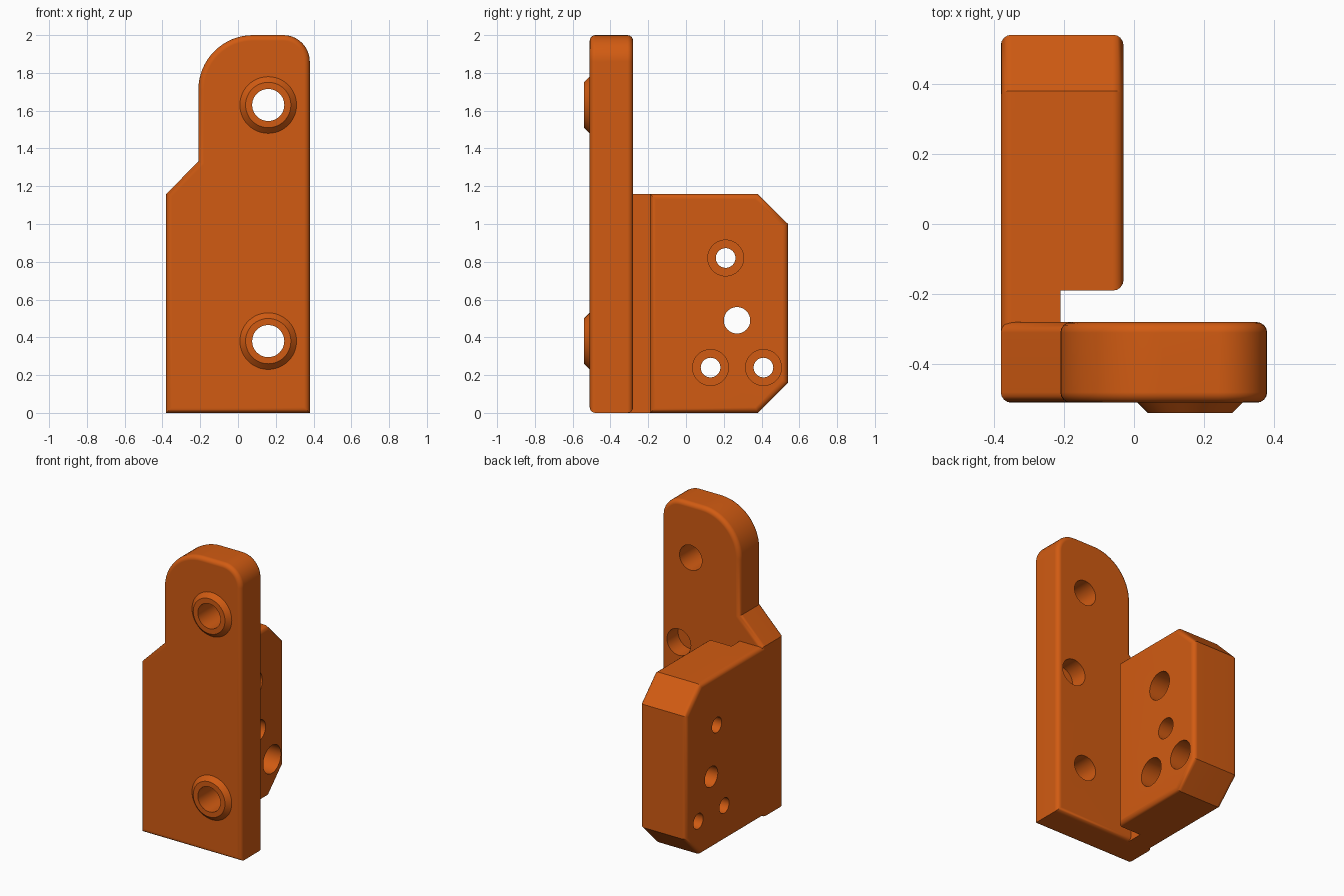
import bpy, bmesh, math
from mathutils import Matrix, Vector

if "Cube" in bpy.data.objects:
    bpy.data.objects.remove(bpy.data.objects["Cube"])

orange = bpy.data.materials.new("orange plastic")
orange.diffuse_color = (0.64, 0.105, 0.006, 1)
orange.use_nodes = True
orange.node_tree.nodes["Principled BSDF"].inputs["Base Color"].default_value = orange.diffuse_color


def add_object(name, bm):
    bmesh.ops.recalc_face_normals(bm, faces=bm.faces[:])
    mesh = bpy.data.meshes.new(name)
    bm.to_mesh(mesh)
    bm.free()
    mesh.materials.append(orange)
    obj = bpy.data.objects.new(name, mesh)
    bpy.context.collection.objects.link(obj)
    return obj


def prism(name, outline, axis, lo, hi, round_edge, radius=0.03):
    """Extrude an outline along x or y, rounding the edges chosen by a rule."""
    def place(u, z):
        return (lo, u, z) if axis == 0 else (u, lo, z)
    bm = bmesh.new()
    face = bm.faces.new([bm.verts.new(place(u, z)) for u, z in outline])
    ext = bmesh.ops.extrude_face_region(bm, geom=[face])
    step = Vector((0, 0, 0))
    step[axis] = hi - lo
    bmesh.ops.translate(bm, vec=step,
                        verts=[g for g in ext["geom"] if isinstance(g, bmesh.types.BMVert)])
    bmesh.ops.recalc_face_normals(bm, faces=bm.faces[:])
    edges = [e for e in bm.edges if round_edge(e.verts[0].co, e.verts[1].co)]
    bmesh.ops.bevel(bm, geom=edges, offset=radius, segments=4, profile=0.5,
                    affect='EDGES', clamp_overlap=True)
    return add_object(name, bm)


def cylinder(name, axis, center, r1, r2, length):
    """Round bar or cone; r1 is at the low end of the axis."""
    bm = bmesh.new()
    rot = Matrix.Rotation(math.pi / 2, 4, 'Y') if axis == 0 else Matrix.Rotation(-math.pi / 2, 4, 'X')
    bmesh.ops.create_cone(bm, cap_ends=True, segments=48, radius1=r1, radius2=r2,
                          depth=length, matrix=Matrix.Translation(center) @ rot)
    return add_object(name, bm)


def boolean(target, tool, operation):
    mod = target.modifiers.new(operation.lower(), 'BOOLEAN')
    mod.operation, mod.solver, mod.object = operation, 'EXACT', tool
    bpy.context.view_layer.objects.active = target
    bpy.ops.object.modifier_apply(modifier=mod.name)
    bpy.data.objects.remove(tool, do_unlink=True)


def arc(cx, cz, r, start, end, n):
    return [(cx + r * math.cos(math.radians(start + (end - start) * i / n)),
             cz + r * math.sin(math.radians(start + (end - start) * i / n)))
            for i in range(n + 1)]


def near(a, b):
    return abs(a - b) < 1e-4


# Upright front plate with a shoulder and a rounded top
plate_outline = ([(-0.38, 0), (0.38, 0)]
                 + arc(0.24, 1.86, 0.14, 0, 90, 10)
                 + arc(0.08, 1.71, 0.29, 90, 180, 16)
                 + [(-0.21, 1.33), (-0.38, 1.16)])
bracket = prism("bracket", plate_outline, 1, -0.51, -0.28, lambda a, b: near(a.y, b.y))


# Side block: outer half joins the plate, inner half leaves a slot behind it
def block_outline(y0):
    return [(y0, 0), (0.38, 0), (0.54, 0.16), (0.54, 1.0), (0.38, 1.16), (y0, 1.16)]


outer = prism("outer_block", block_outline(-0.45), 0, -0.38, -0.21,
              lambda a, b: near(a.x, -0.38) and near(b.x, -0.38)
              and not (near(a.y, -0.45) and near(b.y, -0.45)))
inner = prism("inner_block", block_outline(-0.19), 0, -0.21, -0.03,
              lambda a, b: near(a.x, -0.03) and near(b.x, -0.03))
boolean(outer, inner, 'UNION')
boolean(bracket, outer, 'UNION')

# Raised tapered collars and through holes on the plate
for z in (1.63, 0.38):
    boolean(bracket, cylinder("collar", 1, (0.16, -0.515, z), 0.12, 0.17, 0.05), 'UNION')
    boolean(bracket, cylinder("plate_hole", 1, (0.16, -0.4, z), 0.085, 0.085, 0.6), 'DIFFERENCE')

# Blind hole on the back of the plate
boolean(bracket, cylinder("blind_hole", 1, (0.25, -0.28, 1.03), 0.09, 0.09, 0.24), 'DIFFERENCE')

# Screw holes through the side block, three of them counterbored
for y, z, r, bore in ((0.21, 0.82, 0.052, True), (0.27, 0.49, 0.07, False),
                      (0.13, 0.24, 0.052, True), (0.41, 0.24, 0.052, True)):
    boolean(bracket, cylinder("side_hole", 0, (-0.2, y, z), r, r, 0.6), 'DIFFERENCE')
    if bore:
        boolean(bracket, cylinder("counterbore", 0, (-0.03, y, z), 0.095, 0.095, 0.3), 'DIFFERENCE')

# Smooth the rounds, keep chamfers and hole rims crisp
bpy.ops.object.select_all(action='DESELECT')
bracket.select_set(True)
bpy.context.view_layer.objects.active = bracket
bpy.ops.object.shade_smooth_by_angle(angle=math.radians(32))
bracket.modifiers.new("weighted_normals", 'WEIGHTED_NORMAL').keep_sharp = True
